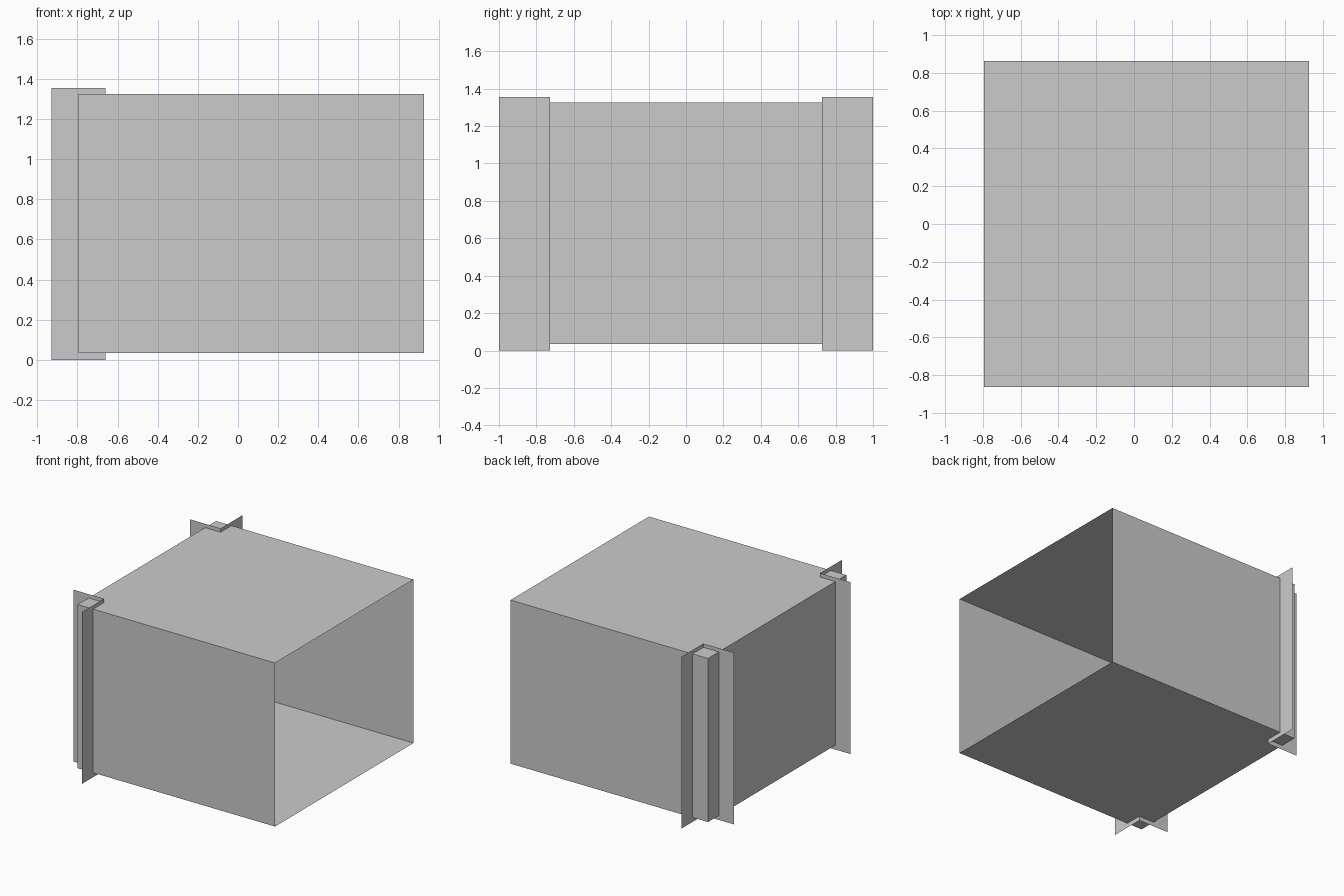
import bpy
import bmesh

if "Cube" in bpy.data.objects:
    bpy.data.objects.remove(bpy.data.objects["Cube"])

X0, X1, Y = -0.795, 0.927, 0.862      # shell extents
Z0, Z1 = 0.035, 1.325


def finish(name, bm):
    mesh = bpy.data.meshes.new(name)
    bm.to_mesh(mesh)
    bm.free()
    obj = bpy.data.objects.new(name, mesh)
    bpy.context.collection.objects.link(obj)
    return obj


# Thin box shell, open on the right (+x) side
bm = bmesh.new()
bmesh.ops.create_cube(bm, size=1)
for v in bm.verts:
    v.co.x = X1 if v.co.x > 0 else X0
    v.co.y = Y if v.co.y > 0 else -Y
    v.co.z = Z1 if v.co.z > 0 else Z0
open_side = [f for f in bm.faces if f.normal.x > 0.5 or f.calc_center_median().x > X1 - 0.01]
bmesh.ops.delete(bm, geom=open_side, context='FACES_ONLY')
finish("box_shell", bm)


# L-shaped upright sheets crossing the shell at its two left corners
def corner_post(name, side):
    bm = bmesh.new()
    plan = [(-0.66, side * 1.0), (-0.66, side * 0.726), (-0.928, side * 0.726)]
    verts = [bm.verts.new((x, y, 0)) for x, y in plan]
    edges = [bm.edges.new(pair) for pair in zip(verts, verts[1:])]
    top = bmesh.ops.extrude_edge_only(bm, edges=edges)["geom"]
    moved = [g for g in top if isinstance(g, bmesh.types.BMVert)]
    bmesh.ops.translate(bm, verts=moved, vec=(0, 0, 1.355))
    bmesh.ops.recalc_face_normals(bm, faces=bm.faces[:])
    finish(name, bm)


corner_post("front_corner_post", -1)
corner_post("back_corner_post", 1)
